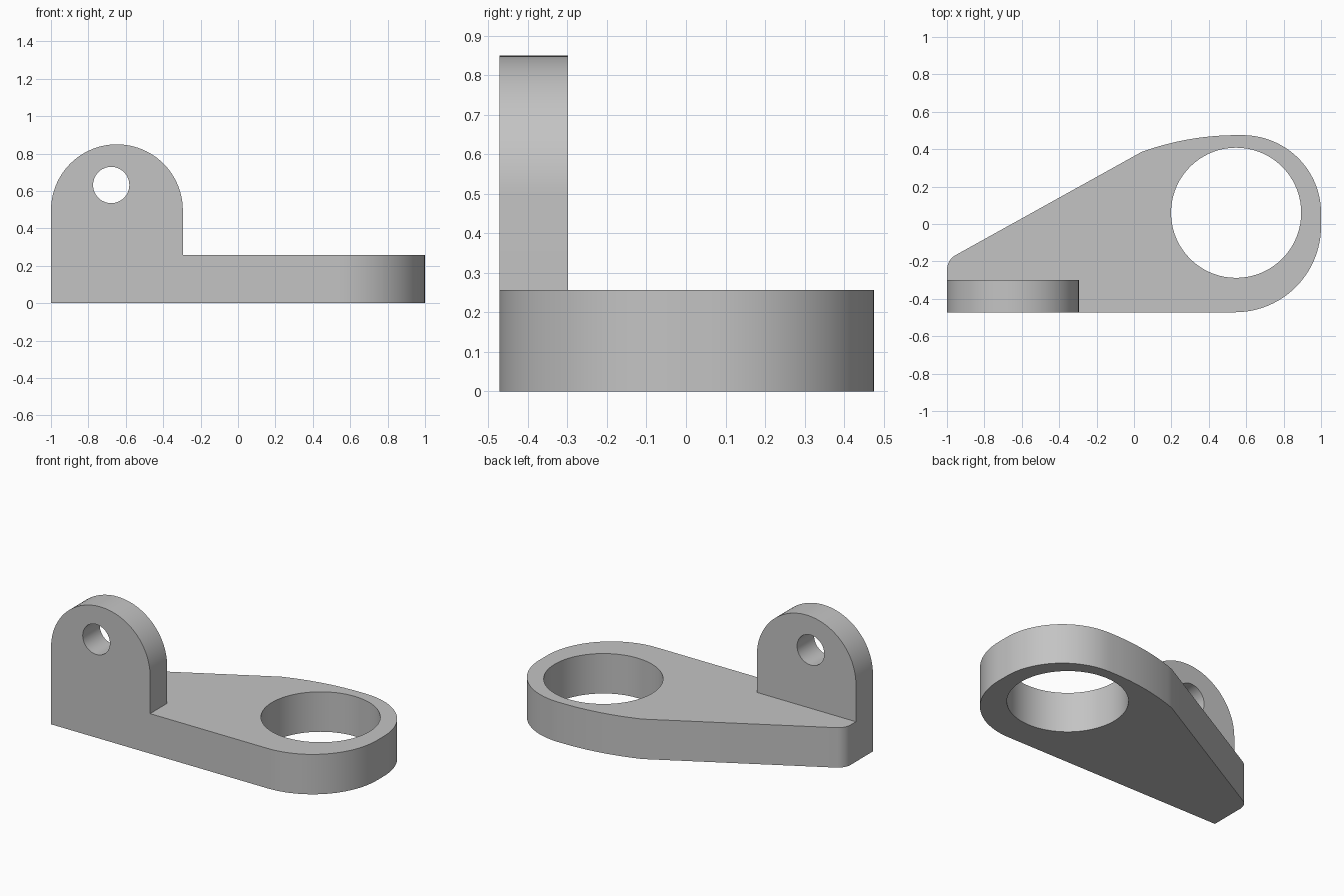
import bpy
import bmesh
from math import cos, sin, radians
from mathutils import Vector

if "Cube" in bpy.data.objects:
    bpy.data.objects.remove(bpy.data.objects["Cube"], do_unlink=True)

grey = bpy.data.materials.new("plain grey")
grey.use_nodes = True
grey.diffuse_color = (0.55, 0.55, 0.55, 1)
grey.node_tree.nodes["Principled BSDF"].inputs["Base Color"].default_value = grey.diffuse_color


def arc(cx, cy, rx, ry, start, end, steps):
    """Points along an elliptical arc, angles in degrees."""
    angles = [radians(start + (end - start) * i / steps) for i in range(steps + 1)]
    return [(cx + rx * cos(a), cy + ry * sin(a)) for a in angles]


def extrude(name, outline, to_3d, direction):
    """Solid made by extruding a flat outline."""
    bm = bmesh.new()
    face = bm.faces.new([bm.verts.new(to_3d(u, v)) for u, v in outline])
    result = bmesh.ops.extrude_face_region(bm, geom=[face])
    moved = [g for g in result["geom"] if isinstance(g, bmesh.types.BMVert)]
    bmesh.ops.translate(bm, verts=moved, vec=Vector(direction))
    bmesh.ops.recalc_face_normals(bm, faces=bm.faces)
    mesh = bpy.data.meshes.new(name)
    bm.to_mesh(mesh)
    bm.free()
    mesh.materials.append(grey)
    obj = bpy.data.objects.new(name, mesh)
    bpy.context.collection.objects.link(obj)
    return obj


def combine(target, tool, operation):
    """Apply a boolean and discard the tool."""
    mod = target.modifiers.new("combine", "BOOLEAN")
    mod.operation = operation
    mod.solver = "EXACT"
    mod.object = tool
    bpy.ops.object.select_all(action="DESELECT")
    bpy.context.view_layer.objects.active = target
    target.select_set(True)
    bpy.ops.object.modifier_apply(modifier=mod.name)
    bpy.data.objects.remove(tool, do_unlink=True)


FRONT, PLATE_TOP, LUG_DEPTH = -0.472, 0.257, 0.173


def flat(z):
    return lambda u, v: (u, v, z)


def upright(y):
    return lambda u, v: (u, y, v)


# Base plate: teardrop outline with a shallow back curve and rounded left corner
plate_outline = [(-1, FRONT)]
plate_outline += arc(0.54, -0.012, 0.46, 0.46, -90, 0, 24)
plate_outline += arc(0.58, 0.06, 0.42, 0.415, 0, 90, 24)
plate_outline += arc(0.55, -1.015, 1.49, 1.49, 90, 110, 12)
plate_outline += arc(-0.91, -0.245, 0.09, 0.09, 120, 180, 8)
bracket = extrude("bracket", plate_outline, flat(0), (0, 0, PLATE_TOP))

# Upright lug with a round top
lug_outline = [(-1, 0), (-0.295, 0)] + arc(-0.6475, 0.497, 0.3525, 0.3525, 0, 180, 48)
lug = extrude("lug", lug_outline, upright(FRONT), (0, LUG_DEPTH, 0))
combine(bracket, lug, "UNION")

# Large bore through the plate and small pin hole through the lug
bore = extrude("bore_cutter", arc(0.546, 0.06, 0.348, 0.348, 0, 355, 71), flat(-0.1), (0, 0, 0.5))
combine(bracket, bore, "DIFFERENCE")
pin = extrude("pin_cutter", arc(-0.678, 0.632, 0.097, 0.097, 0, 350, 35), upright(-0.6), (0, 0.5, 0))
combine(bracket, pin, "DIFFERENCE")

bpy.ops.object.shade_smooth_by_angle(angle=radians(20))
